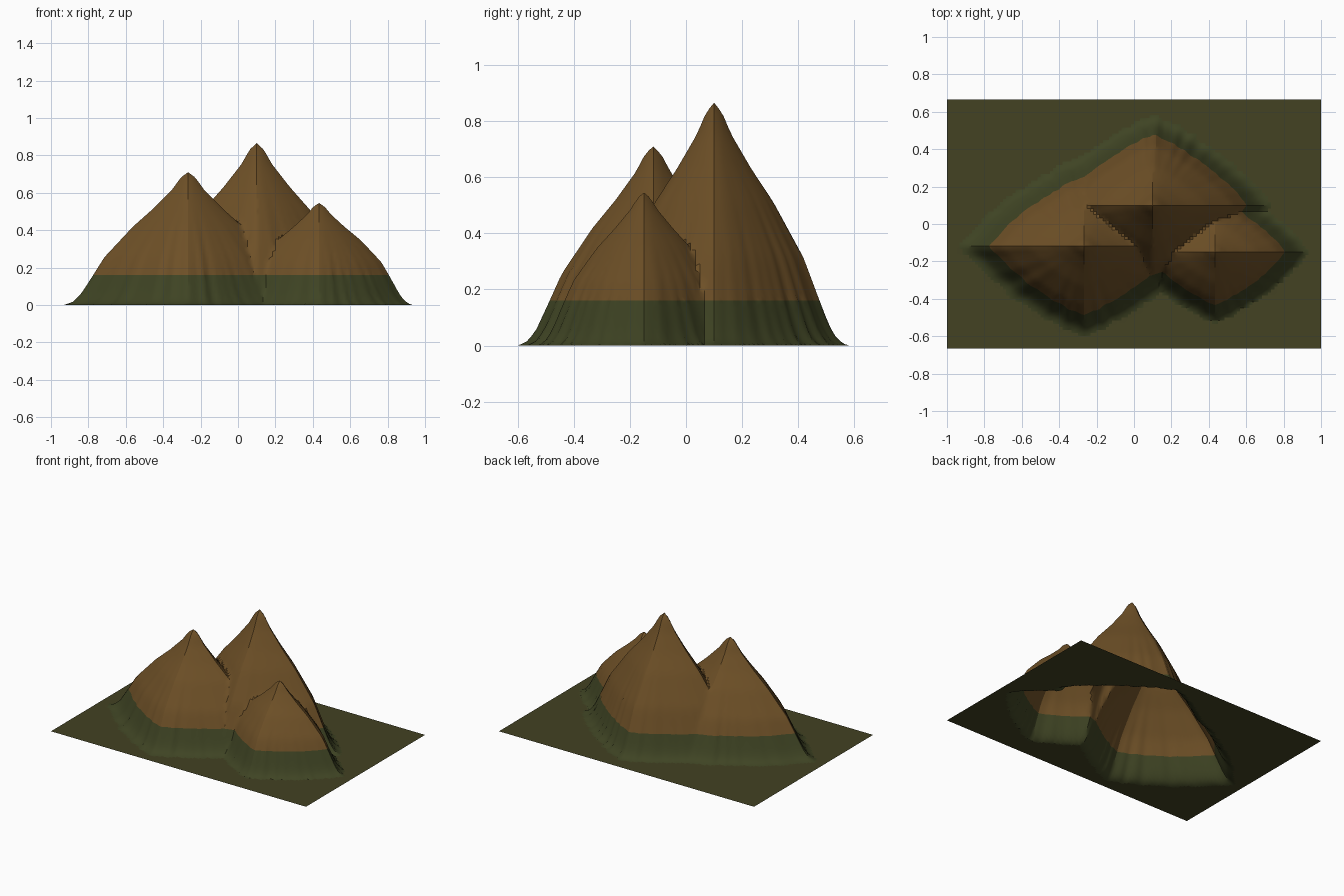
import bpy
import bmesh
import math
from mathutils import Vector, noise

if "Cube" in bpy.data.objects:
    bpy.data.objects.remove(bpy.data.objects["Cube"], do_unlink=True)


def make_material(name, colour):
    mat = bpy.data.materials.new(name)
    mat.use_nodes = True
    mat.diffuse_color = (*colour, 1)
    mat.node_tree.nodes["Principled BSDF"].inputs["Base Color"].default_value = (*colour, 1)
    return mat


ground_green = make_material("ground_green", (0.056, 0.054, 0.016))
slope_green = make_material("slope_green", (0.049, 0.057, 0.017))
rock_brown = make_material("rock_brown", (0.155, 0.08, 0.02))

# Slope profile: distance from peak to foot, share of peak height
PROFILE = [(0, 1), (0.06, 0.96), (0.13, 0.87), (0.28, 0.73), (0.45, 0.59),
           (0.58, 0.46), (0.68, 0.36), (0.78, 0.21), (0.87, 0.08),
           (0.93, 0.025), (1, 0)]

# Peaks: x, y, height, x radius, y radius, fullness
PEAKS = [(-0.267, -0.117, 0.71, 0.65, 0.48, 1.0),
         (0.1, 0.1, 0.865, 0.63, 0.47, 1.0),
         (0.433, -0.15, 0.545, 0.49, 0.37, 0.85)]

TREE_LINE = 0.16
FLAT = 0.002


def slope(t):
    for (a, ha), (b, hb) in zip(PROFILE, PROFILE[1:]):
        if t <= b:
            return ha + (hb - ha) * (t - a) / (b - a)
    return 0.0


def height(x, y):
    best = 0.0
    for px, py, top, rx, ry, fullness in PEAKS:
        u, v = abs(x - px) / rx, abs(y - py) / ry
        t = (u ** 1.22 + v ** 1.22) ** (1 / 1.22)
        # Gullies that grow toward the foot
        angle = math.atan2(y - py, x - px)
        wobble = noise.noise(Vector((math.cos(angle), math.sin(angle), px)) * 9)
        t *= 1 + 0.035 * wobble * min(t, 1)
        best = max(best, top * slope(t) ** fullness)
    return best


def build_surface(name, keep, materials, pick):
    bm = bmesh.new()
    bmesh.ops.create_grid(bm, x_segments=120, y_segments=80, size=1)
    for v in bm.verts:
        v.co.y *= 2 / 3
        v.co.z = height(v.co.x, v.co.y)
    # Straight cut where the colour changes
    bmesh.ops.bisect_plane(bm, geom=bm.verts[:] + bm.edges[:] + bm.faces[:],
                           plane_co=(0, 0, TREE_LINE), plane_no=(0, 0, 1))
    unwanted = [f for f in bm.faces if not keep(max(v.co.z for v in f.verts))]
    bmesh.ops.delete(bm, geom=unwanted, context="FACES")
    for f in bm.faces:
        f.material_index = pick(f.calc_center_median().z)
    mesh = bpy.data.meshes.new(name)
    bm.to_mesh(mesh)
    bm.free()
    for mat in materials:
        mesh.materials.append(mat)
    obj = bpy.data.objects.new(name, mesh)
    bpy.context.collection.objects.link(obj)
    bpy.ops.object.select_all(action="DESELECT")
    obj.select_set(True)
    bpy.context.view_layer.objects.active = obj
    bpy.ops.object.shade_smooth_by_angle(angle=math.radians(30))
    return obj


# Flat ground around the foot of the mountains
build_surface("ground", lambda z: z <= FLAT, [ground_green], lambda z: 0)

# Three joined peaks, open underneath
build_surface("mountains", lambda z: z > FLAT, [slope_green, rock_brown],
              lambda z: int(z > TREE_LINE))
